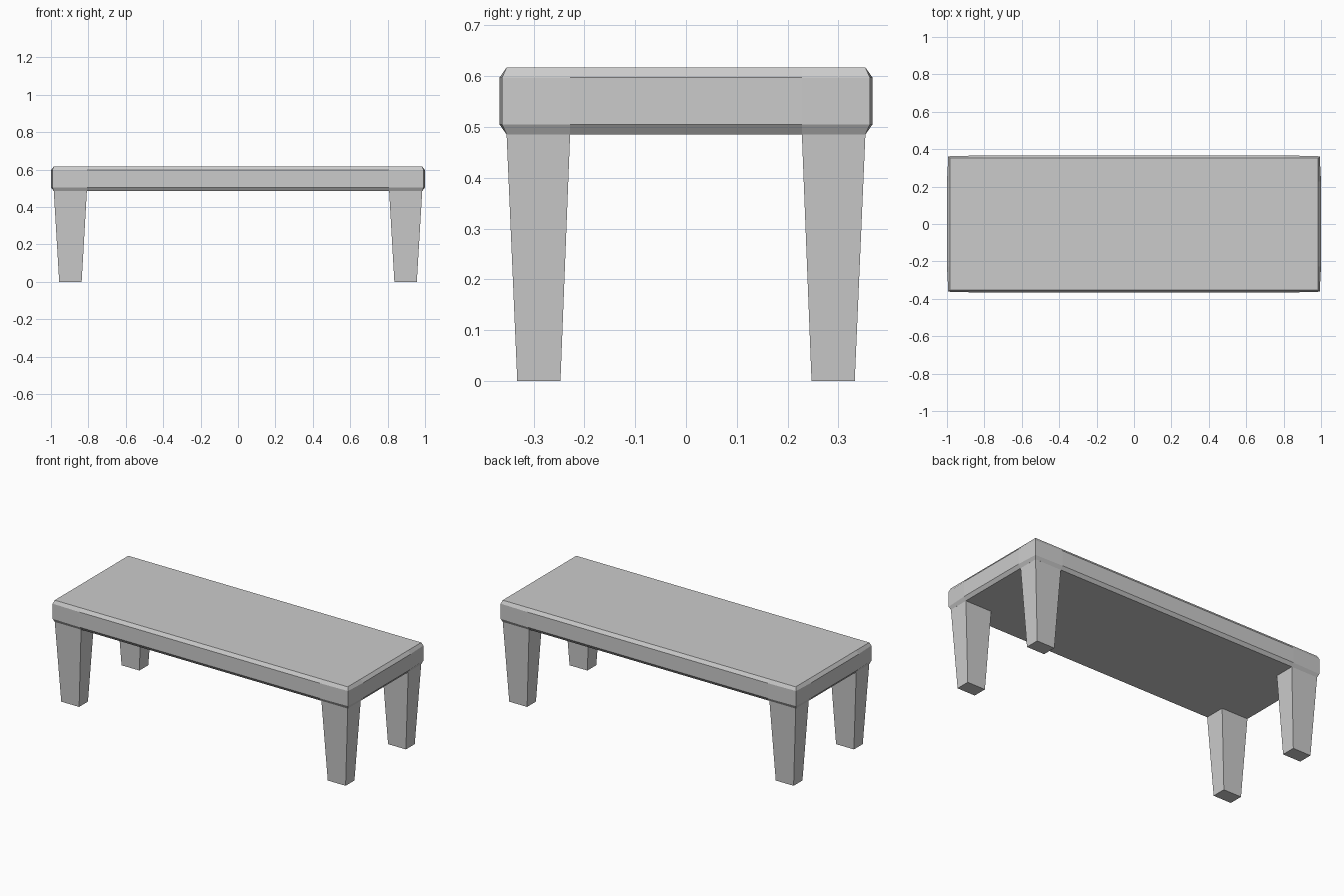
import bpy, bmesh

if "Cube" in bpy.data.objects:
    bpy.data.objects.remove(bpy.data.objects["Cube"])


def loft(name, rings):
    """Flat-shaded solid through rings with equal point counts, bottom to top."""
    bm = bmesh.new()
    loops = [[bm.verts.new(p) for p in ring] for ring in rings]
    n = len(loops[0])
    for lo, hi in zip(loops, loops[1:]):
        for i in range(n):
            j = (i + 1) % n
            bm.faces.new((lo[i], lo[j], hi[j], hi[i]))
    bm.faces.new(loops[0][::-1])
    bm.faces.new(loops[-1])
    bmesh.ops.recalc_face_normals(bm, faces=bm.faces)
    mesh = bpy.data.meshes.new(name)
    bm.to_mesh(mesh)
    bm.free()
    obj = bpy.data.objects.new(name, mesh)
    bpy.context.collection.objects.link(obj)
    return obj


def slab_ring(z, side_y, corner, end_x):
    """Twelve-point outline: long sides, corners and ends, mirrored to four quadrants."""
    quarter = [(end_x, 0.228), corner, (0.808, side_y)]
    pts = quarter + [(-x, y) for x, y in quarter[::-1]]
    pts += [(-x, -y) for x, y in pts]
    return [(x, y, z) for x, y in pts]


def rect(x0, x1, y0, y1, z):
    return [(x0, y0, z), (x1, y0, z), (x1, y1, z), (x0, y1, z)]


# Bevelled table top with faintly pulled-in corners
rim = (0.367, (0.993, 0.362), 1.0)
face = (0.353, (0.985, 0.353), 0.985)
loft("table_top", [slab_ring(0.485, *face), slab_ring(0.505, *rim),
                   slab_ring(0.597, *rim), slab_ring(0.617, *face)])

# Four tapered legs, mirrored from one corner
for sx, xname in ((-1, "left"), (1, "right")):
    for sy, yname in ((-1, "front"), (1, "back")):
        foot = rect(sx * 0.836, sx * 0.956, sy * 0.247, sy * 0.332, 0.0)
        head = rect(sx * 0.808, sx * 0.985, sy * 0.228, sy * 0.353, 0.486)
        loft(f"{yname}_{xname}_leg", [foot, head])
